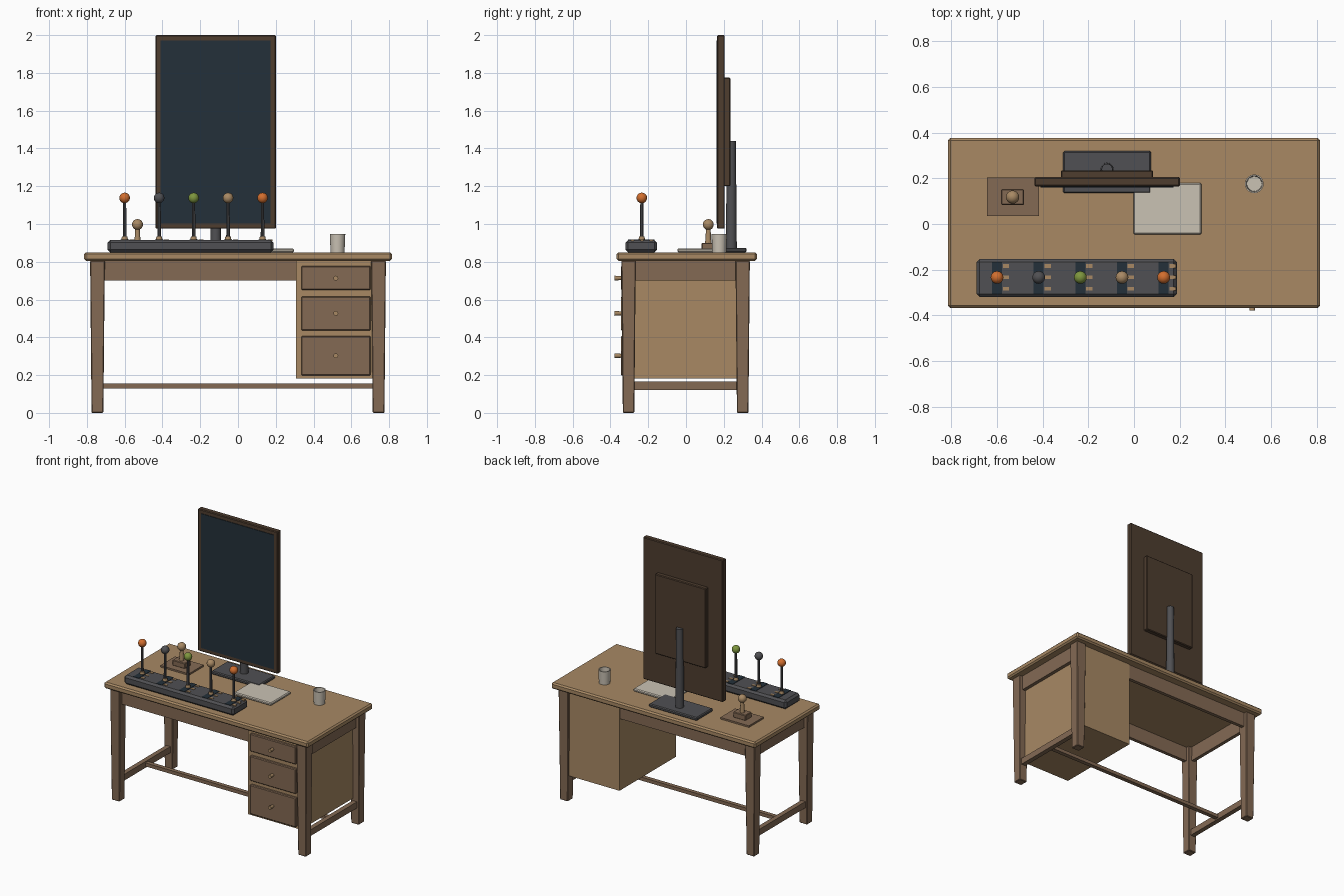
import bpy, bmesh, math
from mathutils import Matrix, Vector

if "Cube" in bpy.data.objects:
    bpy.data.objects.remove(bpy.data.objects["Cube"])


def material(name, r, g, b):
    m = bpy.data.materials.new(name)
    lin = [((c / 255 + 0.055) / 1.055) ** 2.4 for c in (r, g, b)]
    m.diffuse_color = (*lin, 1)
    m.use_nodes = True
    m.node_tree.nodes["Principled BSDF"].inputs["Base Color"].default_value = m.diffuse_color
    return m


TAN = material("light_wood", 168, 137, 100)
BROWN = material("brown_wood", 132, 106, 84)
DARK = material("dark_wood", 78, 61, 47)
NAVY = material("dark_glass", 36, 48, 58)
GREY = material("charcoal", 80, 80, 83)
ORANGE = material("orange", 210, 110, 46)
GREEN = material("green", 126, 150, 62)
PAPER = material("off_white", 202, 194, 180)


def finish(name, bm, mat, bevel=0, smooth=False):
    mesh = bpy.data.meshes.new(name)
    bmesh.ops.recalc_face_normals(bm, faces=bm.faces)
    bm.to_mesh(mesh)
    bm.free()
    mesh.materials.append(mat)
    ob = bpy.data.objects.new(name, mesh)
    bpy.context.collection.objects.link(ob)
    if bevel:
        mod = ob.modifiers.new("edge_bevel", "BEVEL")
        mod.width, mod.segments = bevel, 1
    if smooth:
        bpy.ops.object.select_all(action='DESELECT')
        ob.select_set(True)
        bpy.context.view_layer.objects.active = ob
        bpy.ops.object.shade_smooth_by_angle(angle=math.radians(40))
    return ob


def box(name, x, y, z, mat, bevel=0, taper=1.0):
    """Box from (min, max) ranges; taper scales the bottom face."""
    bm = bmesh.new()
    bmesh.ops.create_cube(bm, size=1)
    size = Vector((x[1] - x[0], y[1] - y[0], z[1] - z[0]))
    mid = Vector((sum(x) / 2, sum(y) / 2, sum(z) / 2))
    for v in bm.verts:
        k = taper if v.co.z < 0 else 1
        v.co = mid + Vector((v.co.x * size.x * k, v.co.y * size.y * k, v.co.z * size.z))
    return finish(name, bm, mat, bevel)


def rod(name, start, end, r1, r2, mat, sides=12):
    bm = bmesh.new()
    a, b = Vector(start), Vector(end)
    turn = (b - a).to_track_quat('Z', 'Y').to_matrix().to_4x4()
    bmesh.ops.create_cone(bm, cap_ends=True, segments=sides, radius1=r1, radius2=r2,
                          depth=(b - a).length, matrix=Matrix.Translation((a + b) / 2) @ turn)
    return finish(name, bm, mat, smooth=True)


def ball(name, centre, r, mat):
    bm = bmesh.new()
    bmesh.ops.create_uvsphere(bm, u_segments=16, v_segments=10, radius=r,
                              matrix=Matrix.Translation(centre))
    return finish(name, bm, mat, smooth=True)


# Desk top
box("desk_top", (-0.815, 0.815), (-0.368, 0.376), (0.805, 0.85), TAN, 0.01)

# Tapered legs, side aprons and side stretchers
for side, s in (("left", -1), ("right", 1)):
    for end, y in (("front", (-0.342, -0.266)), ("back", (0.262, 0.338))):
        x = sorted((s * 0.705, s * 0.783))
        box(f"{end}_{side}_leg", x, y, (0, 0.806), BROWN, 0.004, 0.8)
    box(f"{side}_apron", sorted((s * 0.732, s * 0.757)), (-0.28, 0.28), (0.70, 0.806), BROWN)
    box(f"{side}_stretcher", sorted((s * 0.728, s * 0.762)), (-0.28, 0.28), (0.12, 0.165), BROWN)
box("front_apron", (-0.72, 0.72), (-0.317, -0.292), (0.70, 0.806), BROWN)
box("back_apron", (-0.72, 0.72), (0.288, 0.313), (0.70, 0.806), BROWN)
box("long_stretcher", (-0.74, 0.74), (-0.015, 0.015), (0.13, 0.155), BROWN)

# Drawer cabinet
box("cabinet", (0.308, 0.731), (-0.326, 0.318), (0.182, 0.805), TAN)
for i, (z0, z1) in enumerate(((0.65, 0.777), (0.437, 0.617), (0.197, 0.408))):
    box(f"drawer_front_{i}", (0.335, 0.702), (-0.345, -0.32), (z0, z1), BROWN, 0.005)
    zc = (z0 + z1) / 2
    rod(f"drawer_knob_{i}", (0.518, -0.34, zc), (0.518, -0.379, zc), 0.01, 0.013, TAN)

# Tall screen with its back housing and stand
box("screen_frame", (-0.437, 0.201), (0.165, 0.205), (0.975, 2.0), DARK, 0.005)
box("screen_glass", (-0.409, 0.173), (0.161, 0.168), (1.003, 1.972), NAVY)
box("screen_back_housing", (-0.32, 0.084), (0.20, 0.235), (1.2, 1.775), DARK, 0.005)
box("stand_base", (-0.31, 0.074), (0.135, 0.32), (0.85, 0.874), GREY, 0.006)
rod("stand_pole", (-0.118, 0.24, 0.87), (-0.118, 0.24, 1.44), 0.029, 0.024, GREY)

# Lever console
box("console", (-0.69, 0.188), (-0.32, -0.153), (0.85, 0.915), GREY, 0.014)
for i, mat in enumerate((ORANGE, GREY, GREEN, TAN, ORANGE)):
    x, y = -0.6 + i * 0.1825, -0.234
    box(f"lever_slot_{i}", (x - 0.022, x + 0.022), (-0.306, -0.166), (0.91, 0.918), NAVY)
    for j, dy in enumerate((-0.05, 0, 0.05)):
        box(f"lever_tick_{i}_{j}", (x + 0.025, x + 0.053), (y + dy - 0.008, y + dy + 0.008),
            (0.91, 0.918), TAN)
    rod(f"lever_collar_{i}", (x, y, 0.915), (x, y, 0.935), 0.018, 0.014, TAN)
    rod(f"lever_shaft_{i}", (x, y, 0.91), (x, y, 1.125), 0.01, 0.008, GREY, 8)
    ball(f"lever_knob_{i}", (x, y, 1.138), 0.028, mat)

# Small control stick on a plate
box("stick_plate", (-0.645, -0.417), (0.035, 0.204), (0.85, 0.862), BROWN)
box("stick_block", (-0.582, -0.482), (0.083, 0.153), (0.86, 0.9), BROWN, 0.004)
rod("stick_shaft", (-0.532, 0.118, 0.895), (-0.532, 0.118, 0.985), 0.017, 0.011, TAN)
ball("stick_knob", (-0.532, 0.118, 0.997), 0.029, TAN)

# Paper pad
box("paper_pad", (-0.003, 0.296), (-0.046, 0.18), (0.85, 0.871), PAPER, 0.006)

# Hollow cup turned from a profile
bm = bmesh.new()
profile = [(0, 0.85), (0.037, 0.85), (0.041, 0.946), (0.035, 0.946), (0.032, 0.862), (0, 0.862)]
pts = [bm.verts.new((r, 0, z)) for r, z in profile]
edges = [bm.edges.new(p) for p in zip(pts, pts[1:])]
bmesh.ops.spin(bm, geom=pts + edges, cent=(0, 0, 0), axis=(0, 0, 1), angle=math.tau,
               steps=20, use_merge=True)
bmesh.ops.remove_doubles(bm, verts=bm.verts, dist=1e-5)
bmesh.ops.translate(bm, verts=bm.verts, vec=(0.527, 0.176, 0))
finish("cup", bm, PAPER, smooth=True)
